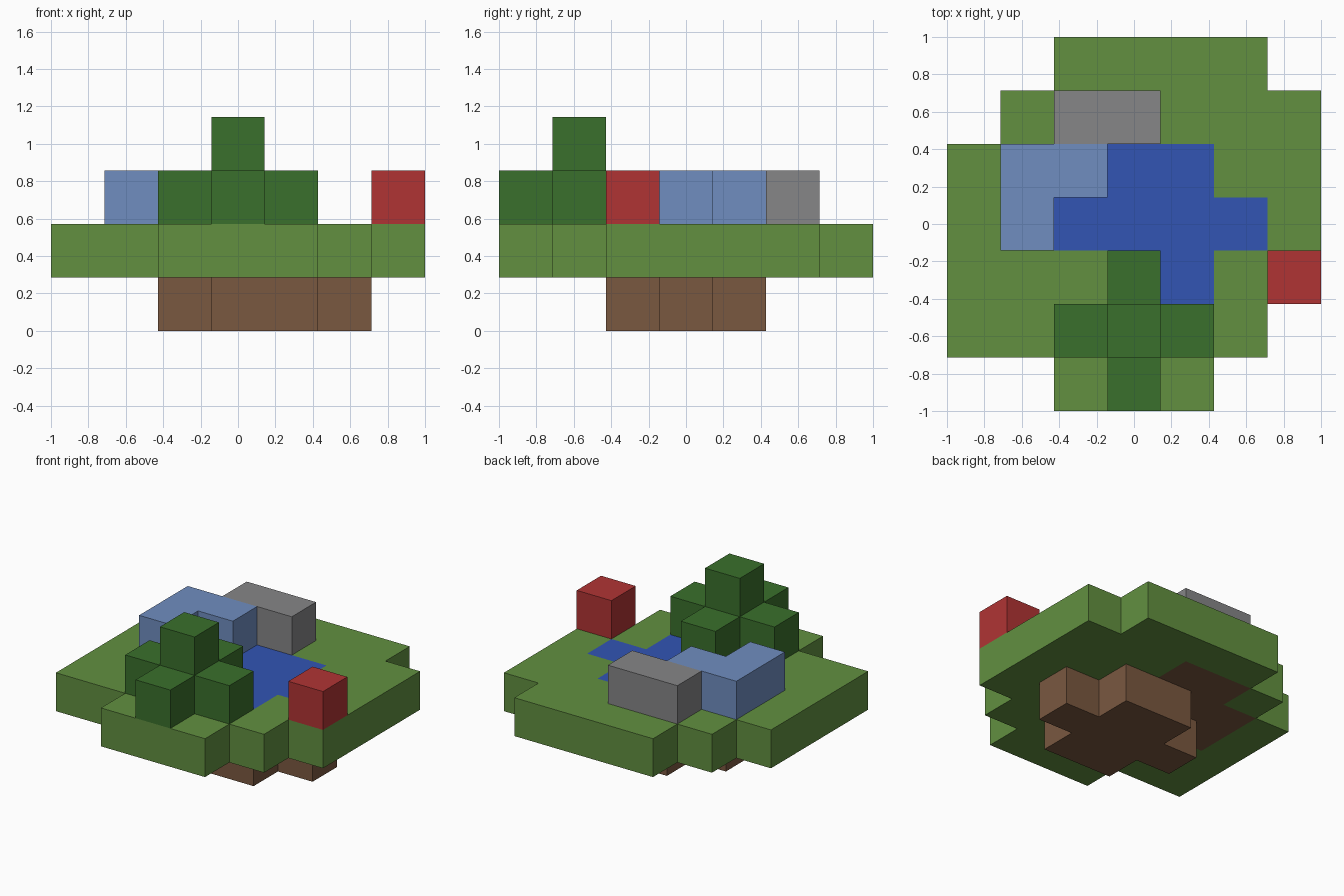
import bpy, bmesh
from mathutils import Vector

cube = bpy.data.objects.get("Cube")
if cube:
    bpy.data.objects.remove(cube, do_unlink=True)

GRID = 7
CELL = 2 / GRID

# Layer plans from the ground up; each plan runs from back row to front row
LAYERS = [
    [".......", ".......", "...EE..", "..EEEE.", "...EE..", ".......", "......."],
    ["..GGGG.", ".GEEGGG", "GEEWWGG", "GEWWWWG", "GGGGWGG", "GGGGGG.", "..GGG.."],
    [".......", "..SS...", ".II....", ".I.....", "...T..R", "..TTT..", "...T..."],
    [".......", ".......", ".......", ".......", ".......", "...T...", "......."],
]

# Plan letter: object name, material name, linear colour
PARTS = {
    "E": ("earth_base", "brown earth", (0.195, 0.098, 0.051)),
    "G": ("grass_ground", "grass green", (0.122, 0.279, 0.051)),
    "W": ("pond", "water blue", (0.032, 0.089, 0.456)),
    "I": ("pale_blue_wall", "pale blue", (0.162, 0.270, 0.527)),
    "S": ("stone_wall", "stone grey", (0.238, 0.238, 0.244)),
    "T": ("tree", "leaf green", (0.042, 0.162, 0.025)),
    "R": ("red_block", "red", (0.434, 0.034, 0.034)),
}

# Occupied cells, indexed by column, row from the front, and layer
cells = {(x, GRID - 1 - r, z): letter
         for z, plan in enumerate(LAYERS)
         for r, row in enumerate(plan)
         for x, letter in enumerate(row) if letter != "."}


def make_material(name, colour):
    mat = bpy.data.materials.new(name)
    mat.use_nodes = True
    mat.diffuse_color = (*colour, 1)
    mat.node_tree.nodes["Principled BSDF"].inputs["Base Color"].default_value = (*colour, 1)
    return mat


def add_side(bm, cell, axis, sign):
    """Add one outward square of a cell on the given axis and side."""
    u, v, n = Vector(), Vector(), Vector()
    n[axis] = sign / 2
    u[(axis + 1) % 3] = 0.5
    v[(axis + 2) % 3] = 0.5 * sign
    mid = Vector(cell) + Vector((0.5, 0.5, 0.5)) + n
    shift = Vector((GRID / 2, GRID / 2, 0))
    corners = (mid - u - v, mid + u - v, mid + u + v, mid - u + v)
    bm.faces.new([bm.verts.new((c - shift) * CELL) for c in corners])


def make_part(letter, name, mat):
    """Build the exposed block faces of one part."""
    bm = bmesh.new()
    for cell, kind in cells.items():
        if kind != letter:
            continue
        for axis in range(3):
            for sign in (-1, 1):
                neighbour = list(cell)
                neighbour[axis] += sign
                if tuple(neighbour) not in cells:
                    add_side(bm, cell, axis, sign)
    bmesh.ops.remove_doubles(bm, verts=bm.verts, dist=0.001)
    mesh = bpy.data.meshes.new(name)
    bm.to_mesh(mesh)
    bm.free()
    mesh.materials.append(mat)
    bpy.context.collection.objects.link(bpy.data.objects.new(name, mesh))


for letter, (name, mat_name, colour) in PARTS.items():
    make_part(letter, name, make_material(mat_name, colour))
